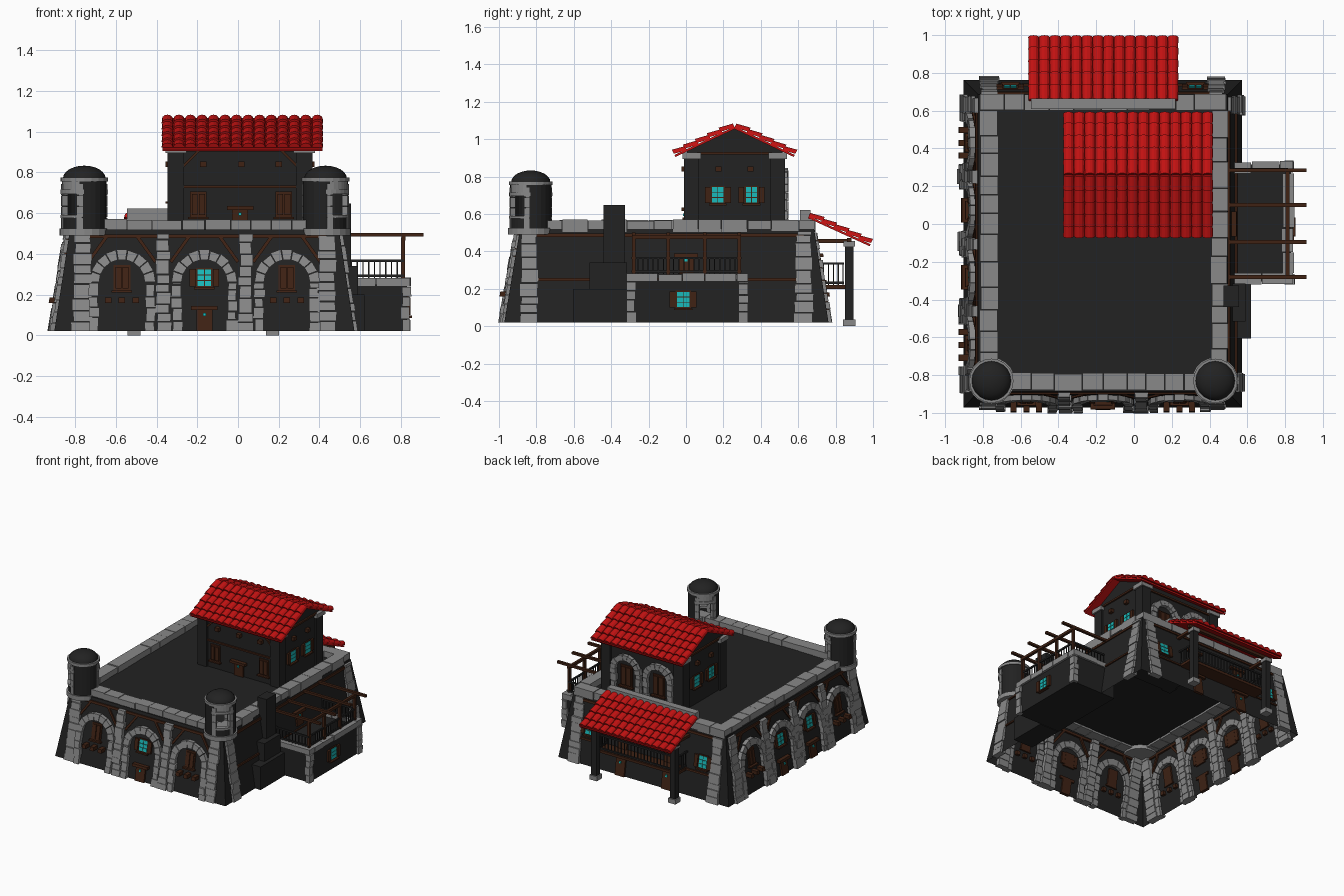
import bpy, bmesh, math, random
from mathutils import Matrix, Vector

if "Cube" in bpy.data.objects:
    bpy.data.objects.remove(bpy.data.objects["Cube"])

random.seed(4)
COL = {"stone": (0.25, 0.25, 0.25, 1), "dark": (0.016, 0.016, 0.016, 1), "wood": (0.05, 0.016, 0.007, 1),
       "red": (0.55, 0.006, 0.006, 1), "glass": (0.01, 0.5, 0.5, 1)}
MAT = {}
for k, c in COL.items():
    MAT[k] = bpy.data.materials.new(k)
    MAT[k].diffuse_color = c
parts = {}


def part(name, col):
    return parts.setdefault(name, (bmesh.new(), col))[0]


def frame(o, u, v, n):
    """point = o + u*across + v*height + n*outward (v may lean)"""
    m = Matrix((u, v, n)).transposed().to_4x4()
    m.translation = Vector(o)
    return m


def prism(name, col, M, pts, d0, d1):
    bm = part(name, col)
    a = [bm.verts.new(M @ Vector((p[0], p[1], d0))) for p in pts]
    b = [bm.verts.new(M @ Vector((p[0], p[1], d1))) for p in pts]
    bm.faces.new(a[::-1])
    bm.faces.new(b)
    for i in range(len(pts)):
        j = (i + 1) % len(pts)
        bm.faces.new((a[i], a[j], b[j], b[i]))


def rect(name, col, M, u0, u1, z0, z1, d0, d1):
    prism(name, col, M, [(u0, z0), (u1, z0), (u1, z1), (u0, z1)], d0, d1)


PLAN = Matrix.Identity(4)                     # across = x, height = y, outward = z
PROFILE = frame((0, 0, 0), (0, 1, 0), (0, 0, 1), (1, 0, 0))


def box(name, col, x0, x1, y0, y1, z0, z1):
    rect(name, col, PLAN, x0, x1, y0, y1, z0, z1)


def bar(name, M, p, q, w, d=0.012):
    p, q = Vector(p), Vector(q)
    t = (q - p).normalized() * w / 2
    s = Vector((-t.y, t.x))
    prism(name, "wood", M, [p - s, q - s, q + s, p + s], -0.01, d)


def ring(name, col, M, c, r0, r1, a0, a1, n, d0, d1, gap=0.0):
    """n wedge blocks around an arc (degrees)"""
    for i in range(n):
        s = math.radians(a0 + (a1 - a0) * (i + gap) / n)
        e = math.radians(a0 + (a1 - a0) * (i + 1 - gap) / n)
        k = random.uniform(-0.006, 0.006) if gap else 0
        prism(name, col, M, [(c[0] + r * math.cos(t), c[1] + r * math.sin(t))
              for r, t in ((r0, s), (r1 + k, s), (r1 + k, e), (r0, e))], d0, d1 + k / 2)


def pier(name, M, u, w, z0, z1, d0, d1, spread=0.0):
    """column of uneven stones, optionally wider at the foot"""
    z = z0
    while z < z1 - 0.01:
        h = min(random.uniform(0.04, 0.075), z1 - z)
        ww = w / 2 + spread * (z1 - z) / (z1 - z0)
        l, r, k, t = [random.uniform(-0.006, 0.006) for _ in range(4)]
        prism(name, "stone", M, [(u - ww + l, z), (u + ww + r, z), (u + ww + r + t / 2, z + h - 0.003),
              (u - ww + l + t / 2, z + h - 0.003)], d0, d1 + k)
        z += h


def arch(name, M, u, spring, r0, r1, z0):
    ring(name, "stone", M, (u, spring), r0, r1, 0, 180, 9, -0.02, 0.03, 0.03)
    for s in (-1, 1):
        pier(name, M, u + s * (r0 + r1) / 2, r1 - r0, z0, spring, -0.02, 0.028)


def window(name, M, u, z0, z1, lit, w=0.07):
    rect(name + "_frame", "wood", M, u - w / 2 - .006, u + w / 2 + .006, z0 - .006, z1 + .006, -0.01, 0.008)
    rect(name + "_sill", "wood", M, u - w / 2 - .015, u + w / 2 + .015, z0 - .014, z0 - .004, -0.01, 0.025)
    if lit:
        for i in range(2):
            for j in range(3):
                a, b = u - w / 2 + i * w / 2, z0 + (z1 - z0) * j / 3
                rect(name + "_panes", "glass", M, a + .002, a + w / 2 - .002, b + .002, b + (z1 - z0) / 3 - .002, 0, .011)
        for s in (-1, 1):
            c = u + s * (w / 2 + .022)
            rect(name + "_shutter", "wood", M, c - .015, c + .015, z0, z1, -0.01, 0.016)
    else:
        for s in (-1, 1):
            c = u + s * w / 4
            rect(name + "_shutter", "wood", M, c - w / 4 + .003, c + w / 4 - .003, z0 + .005, z1 - .005, -0.01, 0.016)


def door(name, M, u, z0, h, w=0.08):
    rect(name, "wood", M, u - w / 2, u + w / 2, z0, z0 + h, -0.01, 0.014)
    rect(name + "_lintel", "wood", M, u - w / 2 - .025, u + w / 2 + .025, z0 + h - .02, z0 + h, -0.01, 0.03)
    rect(name + "_knob", "glass", M, u - .007, u + .007, z0 + h * .6, z0 + h * .6 + .014, 0, 0.022)


def corbels(name, M, us, z, d):
    for u in us:
        rect(name, "wood", M, u - .016, u + .016, z - .014, z + .014, -0.02, d)


# Battered main wall (open underneath) and its deck
bm = part("main_wall", "dark")
bmesh.ops.create_cube(bm, size=1)
for v in bm.verts:
    top = v.co.z > 0
    t = 0.5 if top else 0.02
    v.co = Vector((0.575 - .16 * t if v.co.x > 0 else -0.905 + .16 * t,
                   0.765 - .16 * t if v.co.y > 0 else -0.975 + .175 * t, 0.52 if top else 0.02))
bmesh.ops.delete(bm, geom=[f for f in bm.faces if f.calc_center_median().z < 0.1], context="FACES_ONLY")

FRONT = frame((-0.165, -0.975, 0), (1, 0, 0), (0, .175, 1), (0, -1, 0))
LEFT = frame((-0.905, -0.105, 0), (0, -1, 0), (.16, 0, 1), (-1, 0, 0))
BACK = frame((-0.165, 0.765, 0), (-1, 0, 0), (0, -.16, 1), (0, 1, 0))
RIGHT = frame((0.575, -0.105, 0), (0, 1, 0), (-.16, 0, 1), (1, 0, 0))

# Stone piers beside the corners, timber head beams
for M, half in ((FRONT, .6), (LEFT, .735), (BACK, .6), (RIGHT, .735)):
    for s in (-1, 1):
        pier("corner_pier", M, s * half, 0.075, 0.02, 0.51, -0.03, 0.018, 0.012)
    bar("head_beam", M, (-half, .487), (half, .487), .018)

# Arched bays on the front and left walls
for M, us, lit in ((FRONT, (-.405, 0, .405), (0, 1, 0)), (LEFT, (-.535, -.178, .178, .535), (0, 1, 1, 0))):
    for i, u in enumerate(us):
        arch("wall_arch", M, u, 0.26, 0.112, 0.16, 0.02)
        for s in (-1, 1):
            bar("bay_brace", M, (u + s * .075, .485), (u + s * .165, .36), .016)
        if lit[i]:
            window("bay_window", M, u, .24, .325, True)
            door("bay_door", M, u, .02, .125)
        else:
            window("bay_window", M, u, .225, .34, False)
            corbels("bay_corbel", M, (u - .068, u, u + .068), .172, .05)
    for a, b in zip(us, us[1:]):
        pier("bay_pier", M, (a + b) / 2, 0.058, 0.02, 0.5, -0.03, 0.03, 0.006)

# Back and right wall openings and timbers
for u in (-.49, .49):
    window("back_window", BACK, u, .25, .34, True)
for u in (-.2, .2):
    door("back_door", BACK, u, .02, .16)
    door("balcony_door", BACK, u, .22, .17)
bar("back_band", BACK, (-.58, .21), (.58, .21), .014)
bar("side_band", RIGHT, (-.7, .25), (.7, .25), .014)
door("terrace_door", RIGHT, .105, .28, .11)

# Parapet of cut stones
def course(name, x0, x1, y0, y1, z0, z1):
    along_x = x1 - x0 > y1 - y0
    a, end = (x0, x1) if along_x else (y0, y1)
    while a < end - .001:
        b = a + random.uniform(.09, .15)
        b = end if end - b < .06 else b
        k = random.uniform(-.004, .004)
        if along_x:
            box(name, "stone", a, b - .003, y0 + k, y1 + k, z0, z1 + k)
        else:
            box(name, "stone", x0 + k, x1 + k, a, b - .003, z0, z1 + k)
        a = b

course("parapet", -.815, .49, -.88, -.79, .505, .567)
course("parapet", -.815, .49, .605, .69, .505, .567)
course("parapet", -.815, -.72, -.79, .605, .505, .567)
course("parapet", .41, .495, -.79, .605, .505, .567)

# Corner watch turrets with a lookout opening outward and a doorway inward
for cx, out in ((-.755, 225), (.43, 315)):
    c = (cx, -.83)
    ring("turret_base", "stone", PLAN, c, .0, .122, 0, 360, 20, .49, .525)
    for a0, a1, n in ((out + 32, out + 148, 8), (out + 212, out + 328, 8)):
        ring("turret_wall", "dark", PLAN, c, .09, .11, a0, a1, n, .52, .76)
    ring("turret_wall", "dark", PLAN, c, .09, .109, out - 32, out + 32, 5, .52, .58)
    for a in (out - 34, out + 34, out + 146, out + 214):
        for z in (.525, .58, .635, .69):
            ring("turret_jamb", "stone", PLAN, c, .085, .115, a - 8, a + 8, 2, z, z + .052)
    for a in (out, out + 180):
        ring("turret_lintel", "stone", PLAN, c, .085, .116, a - 44, a + 44, 7, .695, .715)
        ring("turret_lintel", "dark", PLAN, c, .09, .11, a - 34, a + 34, 6, .715, .76)
    ring("turret_sill", "stone", PLAN, c, .085, .116, out - 40, out + 40, 6, .575, .59)
    ring("turret_cornice", "stone", PLAN, c, .085, .117, 0, 360, 20, .755, .775)
    bm = part("turret_dome", "dark")
    g = bmesh.ops.create_uvsphere(bm, u_segments=20, v_segments=12, radius=1,
                                  matrix=Matrix.LocRotScale((cx, -.83, .77), None, (.105, .105, .063)))
    bmesh.ops.delete(bm, geom=[v for v in g["verts"] if v.co.z < .765], context="VERTS")

# Upper house: gabled body, corner pilasters and caps
prism("house_body", "dark", PROFILE, [(0.005, .5), (.515, .5), (.515, .935), (.26, 1.055), (.005, .935)], -.33, .35)
for x in (-.305, .325):
    for y in (.03, .49):
        box("house_pilaster", "dark", x - .04, x + .04, y - .04, y + .04, .5, .895)
        box("pilaster_cap", "stone", x - .052, x + .052, y - .05, y + .05, .895, .928)
HF = frame((.01, .005, 0), (1, 0, 0), (0, 0, 1), (0, -1, 0))
HB = frame((.01, .515, 0), (-1, 0, 0), (0, 0, 1), (0, 1, 0))
HR = frame((.35, .26, 0), (0, 1, 0), (0, 0, 1), (1, 0, 0))
HL = frame((-.33, .26, 0), (0, -1, 0), (0, 0, 1), (-1, 0, 0))
for u in (-.205, .215):
    window("house_window", HF, u, .585, .7, False)
door("house_door", HF, 0, .52, .115)
corbels("house_beam_end", HF, (-.18, .005, .19), .84, .03)
bar("house_band", HF, (-.28, .73), (.28, .73), .012)
bar("house_band", HF, (-.28, .91), (.28, .91), .016)
for s in (-1, 1):
    bar("house_brace", HF, (s * .2, .91), (s * .28, .83), .012)
for M in (HR, HL):
    for u in (-.09, .09):
        window("gable_window", M, u, .66, .745, True, .065)
    corbels("gable_beam_end", M, (-.085, .085), .84, .025)
    bar("gable_band", M, (-.2, .925), (.2, .925), .014)
for u in (-.14, .14):
    arch("house_arch", HB, u, .715, .085, .13, .52)
    window("arch_window", HB, u, .6, .75, False, .09)
bar("house_band", HB, (-.28, .89), (.28, .89), .014)

# Barrel tile roofs
def tile_roof(name, x0, x1, cols, top, eave, rows):
    bm = part(name, "red")
    top, eave = Vector(top), Vector(eave)
    d = eave - top
    nrm = Vector((-d.y, d.x)).normalized()
    nrm = nrm if nrm.y > 0 else -nrm
    w = (x1 - x0) / cols
    for r in range(rows):
        for c in range(cols):
            loops = []
            for t, lift, k in ((r / rows, .0, .94), (min((r + 1.1) / rows, 1), .011, 1.0)):
                p, vs = top + d * t, []
                for i in range(7):
                    a = math.pi * i / 6
                    q = p + nrm * (lift + .024 * k * math.sin(a))
                    vs.append(bm.verts.new((x0 + w * (c + .5) + k * w / 2 * math.cos(a), q.x, q.y)))
                loops.append(vs)
            a, b = loops
            for i in range(7):
                j = (i + 1) % 7
                bm.faces.new((a[i], a[j], b[j], b[i]))
            bm.faces.new(a[::-1])
            bm.faces.new(b)
    under = [top + nrm * .004, eave + nrm * .004, eave - nrm * .008, top - nrm * .008]
    prism(name + "_board", "red", PROFILE, under, x0 + .004, x1 - .004)

tile_roof("house_roof_front", -.375, .418, 14, (.26, 1.063), (-.06, .912), 5)
tile_roof("house_roof_back", -.375, .418, 14, (.26, 1.063), (.58, .912), 5)
tile_roof("porch_roof", -.56, .235, 14, (.655, .585), (.985, .435), 5)
box("porch_ridge_stone", "stone", -.545, .22, .61, .665, .55, .622)

# Railings of thin balusters
def railing(name, p, q, z0, z1):
    p, q = Vector(p), Vector(q)
    n = max(2, round((q - p).length / .028))
    for i in range(n + 1):
        x, y = p.lerp(q, i / n)
        box(name, "dark", x - .003, x + .003, y - .003, y + .003, z0, z1)
    for z in (z0 + .012, z1):
        box(name + "_rail", "dark", min(p.x, q.x) - .006, max(p.x, q.x) + .006,
            min(p.y, q.y) - .006, max(p.y, q.y) + .006, z - .006, z + .006)

# Rear porch with balcony
for x in (-.51, .17):
    box("porch_post", "dark", x - .023, x + .023, .85, .896, .02, .44)
    box("porch_post_base", "stone", x - .032, x + .032, .84, .906, 0, .035)
    box("porch_post_cap", "stone", x - .03, x + .03, .842, .904, .425, .455)
    box("porch_rafter", "wood", x - .012, x + .012, .67, .87, .445, .465)
    railing("balcony_railing", (x, .71), (x, .84), .22, .335)
box("porch_beam", "wood", -.55, .22, .86, .885, .45, .472)
box("balcony_floor", "wood", -.52, .18, .69, .85, .2, .22)
railing("balcony_railing", (-.51, .84), (.17, .84), .22, .335)

# Side annex with stone coping, terrace railing and pergola
box("annex_wall", "dark", .45, .83, -.305, .315, .02, .25)
AR = frame((.83, .0, 0), (0, 1, 0), (0, 0, 1), (1, 0, 0))
window("annex_window", AR, -.015, .1, .185, True)
for y in (-.295, .305):
    M = frame((.825, y, 0), (1, 0, 0), (0, 0, 1), (0, 1, 0))
    pier("annex_quoin", M, 0, .045, .02, .24, -.024, .024)
course("annex_coping", .53, .845, -.32, -.26, .24, .28)
course("annex_coping", .53, .845, .27, .33, .24, .28)
course("annex_coping", .785, .845, -.26, .27, .24, .28)
railing("terrace_railing", (.53, -.285), (.81, -.285), .28, .365)
railing("terrace_railing", (.53, .29), (.81, .29), .28, .365)
railing("terrace_railing", (.81, -.285), (.81, .29), .28, .365)
for y in (-.28, -.095, .1, .285):
    box("pergola_post", "wood", .8, .82, y - .01, y + .01, .27, .48)
    box("pergola_rafter", "wood", .48, .912, y - .01, y + .01, .484, .502)
box("pergola_beam", "wood", .803, .823, -.29, .295, .465, .485)

# Stepped chimney on the right wall
box("chimney_foot", "dark", .45, .62, -.605, -.31, .02, .2)
box("chimney_step", "dark", .45, .59, -.515, -.315, .02, .34)
box("chimney_stack", "dark", .475, .555, -.44, -.325, .02, .647)

# Turn collected parts into objects
for name, (bm, col) in parts.items():
    bmesh.ops.recalc_face_normals(bm, faces=bm.faces)
    for f in bm.faces:
        f.smooth = name == "turret_dome"
    me = bpy.data.meshes.new(name)
    bm.to_mesh(me)
    bm.free()
    me.materials.append(MAT[col])
    bpy.context.collection.objects.link(bpy.data.objects.new(name, me))

for m in bpy.data.materials:
    if m.users and not m.is_grease_pencil:
        m.use_nodes = True
        m.node_tree.nodes["Principled BSDF"].inputs["Base Color"].default_value = m.diffuse_color
